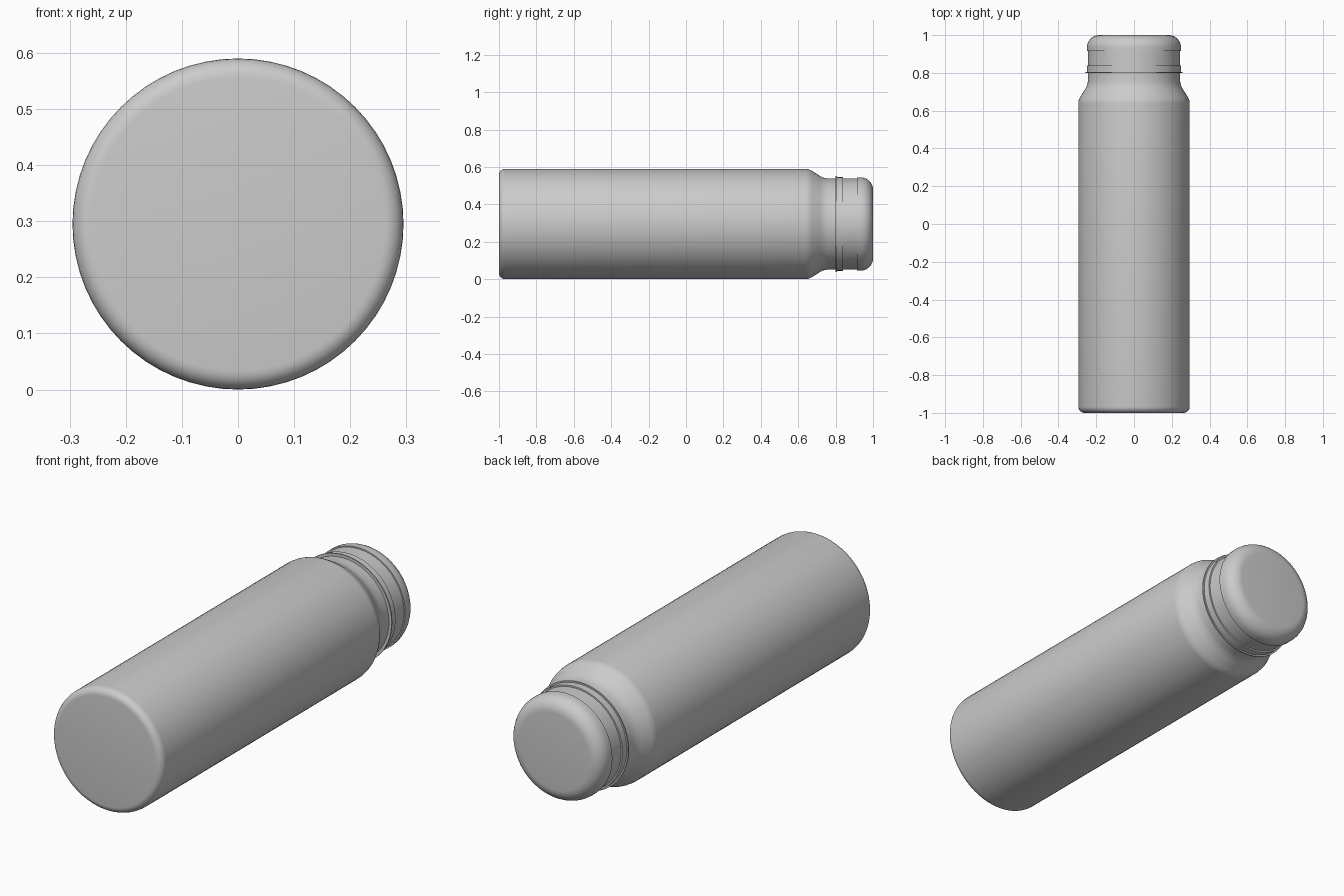
import bpy, bmesh, math

cube = bpy.data.objects.get("Cube")
if cube:
    bpy.data.objects.remove(cube, do_unlink=True)

RADIUS = 0.295
SEGMENTS = 64

grey = bpy.data.materials.new("plain grey")
grey.use_nodes = True
color = (0.6, 0.6, 0.6, 1)
grey.diffuse_color = color
grey.node_tree.nodes["Principled BSDF"].inputs["Base Color"].default_value = color


def arc(r, y, size_r, size_y, start, end, steps=6):
    """Profile points on a quarter ellipse, angles in degrees."""
    angles = [math.radians(start + (end - start) * i / steps) for i in range(steps + 1)]
    return [(r + size_r * math.cos(a), y + size_y * math.sin(a)) for a in angles]


def lathe(name, profile):
    """Spin (radius, y) points around the long axis of the bottle."""
    bm = bmesh.new()
    verts = [bm.verts.new((r, y, RADIUS)) for r, y in profile]
    edges = [bm.edges.new(pair) for pair in zip(verts, verts[1:])]
    bmesh.ops.spin(bm, geom=verts + edges, cent=(0, 0, RADIUS), axis=(0, 1, 0),
                   angle=math.tau, steps=SEGMENTS)
    bmesh.ops.remove_doubles(bm, verts=bm.verts, dist=0.0001)
    bmesh.ops.recalc_face_normals(bm, faces=bm.faces)
    mesh = bpy.data.meshes.new(name)
    bm.to_mesh(mesh)
    bm.free()
    obj = bpy.data.objects.new(name, mesh)
    bpy.context.collection.objects.link(obj)
    mesh.materials.append(grey)
    bpy.ops.object.select_all(action="DESELECT")
    obj.select_set(True)
    bpy.context.view_layer.objects.active = obj
    bpy.ops.object.shade_smooth_by_angle(angle=math.radians(35))


# Body with rounded base, sloped shoulder and straight neck
lathe("bottle_body",
      [(0, -1)] + arc(0.262, -0.967, 0.033, 0.033, -90, 0)
      + [(RADIUS, 0.64), (0.293, 0.655), (0.285, 0.672), (0.258, 0.715),
         (0.248, 0.735), (0.244, 0.755), (0.243, 0.8), (0.243, 0.92), (0, 0.92)])

# Collar with a thin lip below it
lathe("collar_lip", [(0.24, 0.8), (0.257, 0.8), (0.257, 0.806), (0.24, 0.806)])
lathe("collar", [(0.24, 0.806), (0.25, 0.806), (0.25, 0.84), (0.24, 0.84)])

# Cap with rounded top edge
lathe("cap", [(0, 0.915), (0.249, 0.915)] + arc(0.184, 0.935, 0.065, 0.065, 0, 90, 8) + [(0, 1)])
